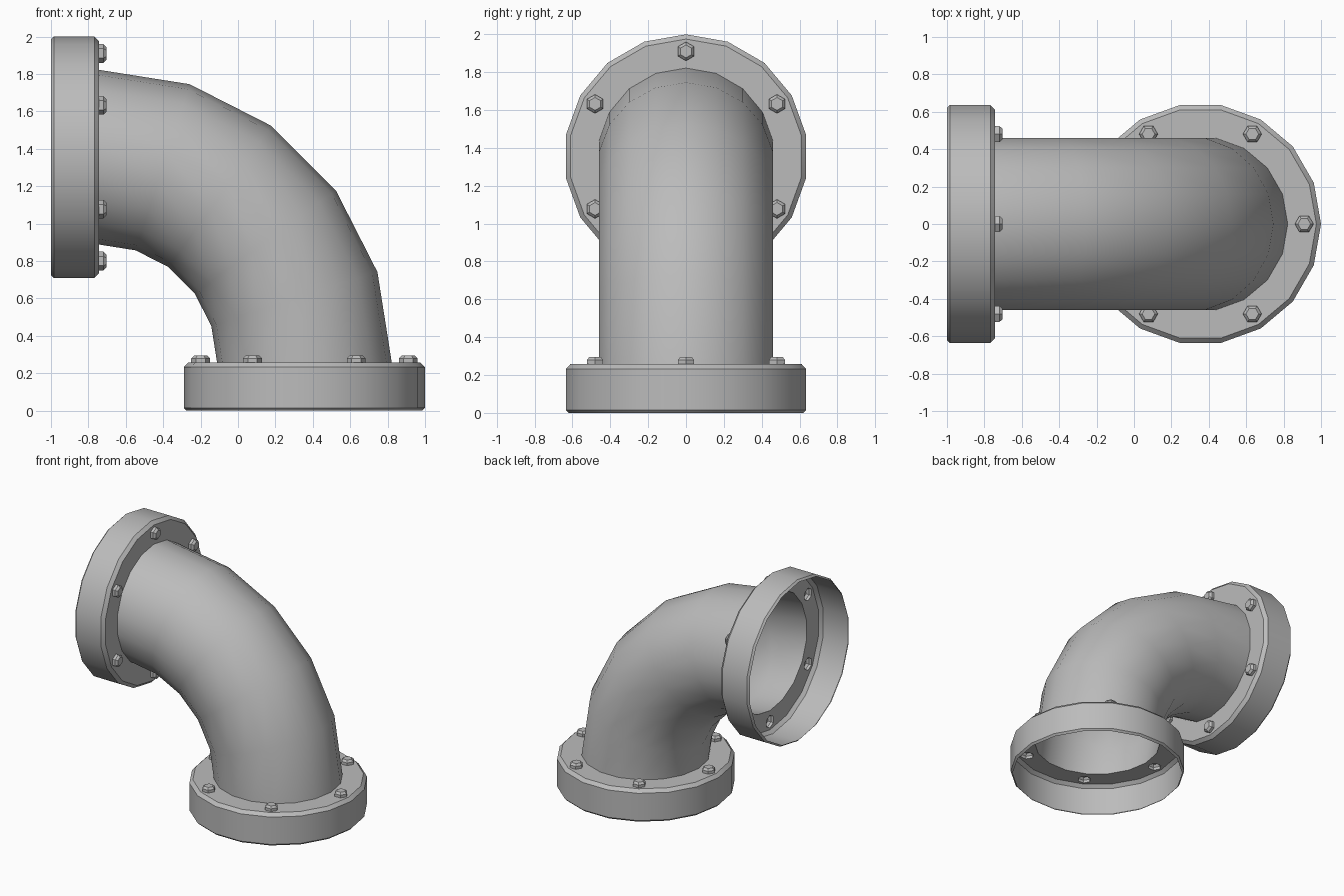
import bpy
import bmesh
from math import cos, sin, pi, radians
from mathutils import Matrix, Vector

cube = bpy.data.objects.get("Cube")
if cube:
    bpy.data.objects.remove(cube, do_unlink=True)

SIDES = 18
FLANGE_R, PIPE_R, BOLT_CIRCLE = 0.645, 0.467, 0.555
DEPTH = 0.258               # flange depth
AXIS = 0.355                # offset of the lower opening's axis
BEND_R = 1.0 + AXIS - DEPTH

grey = bpy.data.materials.new("grey metal")
grey.use_nodes = True
colour = (0.5, 0.5, 0.5, 1)
grey.diffuse_color = colour
grey.node_tree.nodes["Principled BSDF"].inputs["Base Color"].default_value = colour


def ring(bm, r, z, n=SIDES, centre=(0, 0), start=0.0):
    return [bm.verts.new((centre[0] + r * cos(start + 2 * pi * i / n),
                          centre[1] + r * sin(start + 2 * pi * i / n), z))
            for i in range(n)]


def skin(bm, loops):
    for a, b in zip(loops, loops[1:]):
        for i in range(len(a)):
            j = (i + 1) % len(a)
            bm.faces.new((a[i], a[j], b[j], b[i]))


def loop_edges(bm, loop):
    result = []
    for a, b in zip(loop, loop[1:] + loop[:1]):
        result.append(bm.edges.get((a, b)) or bm.edges.new((a, b)))
    return result


def bolt_spots():
    for i in range(6):
        a = i * pi / 3
        yield a, (BOLT_CIRCLE * cos(a), BOLT_CIRCLE * sin(a))


def finish(bm, name, matrix=None):
    mesh = bpy.data.meshes.new(name)
    bm.to_mesh(mesh)
    bm.free()
    mesh.materials.append(grey)
    obj = bpy.data.objects.new(name, mesh)
    bpy.context.scene.collection.objects.link(obj)
    if matrix:
        obj.matrix_world = matrix
    bpy.ops.object.select_all(action='DESELECT')
    obj.select_set(True)
    bpy.context.view_layer.objects.active = obj
    bpy.ops.object.shade_smooth_by_angle(angle=radians(30))
    return obj


# Hollow collar whose end plate has hexagonal bolt openings
def flange(name, matrix):
    bm = bmesh.new()
    loops = [ring(bm, r, z) for r, z in (
        (FLANGE_R - 0.015, 0), (FLANGE_R, 0.015),
        (FLANGE_R, DEPTH - 0.025), (FLANGE_R - 0.025, DEPTH))]
    skin(bm, loops)
    edges = loop_edges(bm, loops[-1])
    edges += loop_edges(bm, ring(bm, PIPE_R, DEPTH))
    for a, spot in bolt_spots():
        edges += loop_edges(bm, ring(bm, 0.05, DEPTH, 6, spot, a))
    bmesh.ops.triangle_fill(bm, edges=edges, use_beauty=True, normal=(0, 0, 1))
    finish(bm, name, matrix)


# Hollow hexagonal heads with a chamfered top
def bolts(name, matrix):
    bm = bmesh.new()
    for a, spot in bolt_spots():
        loops = [ring(bm, r, DEPTH + h, 6, spot, a)
                 for r, h in ((0.05, 0), (0.05, 0.022), (0.034, 0.038))]
        skin(bm, loops)
        bm.faces.new(loops[-1])
    finish(bm, name, matrix)


# Quarter-turn pipe, open at both ends
def elbow():
    bm = bmesh.new()
    corner = Vector((DEPTH - 1, 0, DEPTH))
    loops = []
    for step in range(6):
        loop = ring(bm, PIPE_R, 0)
        place = (Matrix.Translation(corner)
                 @ Matrix.Rotation(-step * pi / 10, 4, 'Y')
                 @ Matrix.Translation((BEND_R, 0, 0)))
        bmesh.ops.transform(bm, matrix=place, verts=loop)
        loops.append(loop)
    skin(bm, loops)
    finish(bm, "elbow_pipe")


lower = Matrix.Translation((AXIS, 0, 0))
upper = Matrix(((0, 0, 1, -1), (0, -1, 0, 0), (1, 0, 0, 1 + AXIS), (0, 0, 0, 1)))

elbow()
for label, place in (("lower", lower), ("upper", upper)):
    flange(label + "_flange", place)
    bolts(label + "_bolts", place)
